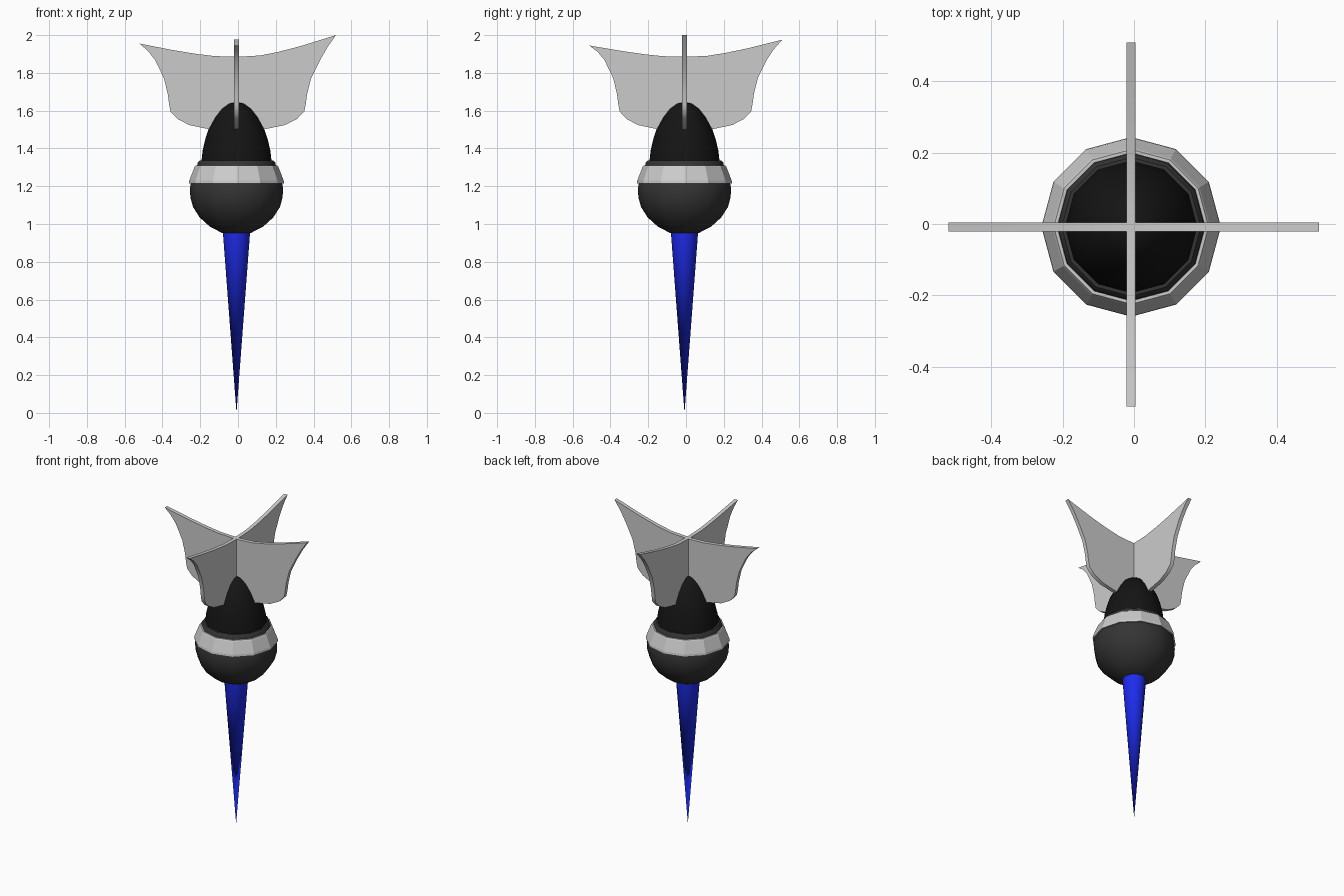
import bpy, bmesh
from math import cos, sin, pi

if "Cube" in bpy.data.objects:
    bpy.data.objects.remove(bpy.data.objects["Cube"])

CX, CY, SIDES = -0.008, -0.008, 12


def material(name, rgb):
    m = bpy.data.materials.new(name)
    m.diffuse_color = (*rgb, 1)
    m.use_nodes = True
    m.node_tree.nodes["Principled BSDF"].inputs["Base Color"].default_value = m.diffuse_color
    return m


def finish(name, bm, mat=None, smooth=False):
    bmesh.ops.recalc_face_normals(bm, faces=bm.faces)
    me = bpy.data.meshes.new(name)
    bm.to_mesh(me)
    bm.free()
    ob = bpy.data.objects.new(name, me)
    bpy.context.collection.objects.link(ob)
    ob.location = (CX, CY, 0)
    if mat:
        me.materials.append(mat)
    if smooth:
        bpy.context.view_layer.objects.active = ob
        ob.select_set(True)
        bpy.ops.object.shade_smooth_by_angle(angle=0.7)
        ob.select_set(False)
    return ob


def lathe(name, profile, mat=None, smooth=True, closed=False):
    """Revolve an (r, z) profile; radius 0 makes a single pole vertex."""
    bm = bmesh.new()
    rings = []
    for r, z in profile:
        n = SIDES if r > 0 else 1
        rings.append([bm.verts.new((r * cos(2 * pi * i / SIDES), r * sin(2 * pi * i / SIDES), z))
                      for i in range(n)])
    pairs = list(zip(rings, rings[1:]))
    if closed:
        pairs.append((rings[-1], rings[0]))
    for a, b in pairs:
        for i in range(SIDES):
            j = (i + 1) % SIDES
            quad = [a[i % len(a)], a[j % len(a)], b[j % len(b)], b[i % len(b)]]
            bm.faces.new(list(dict.fromkeys(quad)))
    return finish(name, bm, mat, smooth)


# Fin outline: top edge from the axis to the tip, then down to the bottom
FIN_TOP = [(0.124, 1.892), (0.22, 1.911), (0.336, 1.941), (0.43, 1.97)]
FIN_SIDE = [(0.526, 2.0), (0.48, 1.935), (0.442, 1.868), (0.394, 1.772), (0.373, 1.688),
            (0.366, 1.635), (0.358, 1.595), (0.32, 1.556), (0.257, 1.524), (0.135, 1.499)]


def fin_pair(name, along_y, left, right, thick=0.025):
    """left / right are (reach, tip height)."""
    def half(sign, reach, tip):
        return [(sign * r * reach / 0.526, z + (tip - 2.0) * max(0, (z - 1.885) / 0.115))
                for r, z in FIN_TOP + FIN_SIDE]
    outline = [(0, 1.885)] + half(1, *right) + [(0, 1.497)] + half(-1, *left)[::-1]
    bm = bmesh.new()
    t = thick / 2
    verts = [bm.verts.new((-t, u, z) if along_y else (u, -t, z)) for u, z in outline]
    face = bm.faces.new(verts)
    new = bmesh.ops.extrude_face_region(bm, geom=[face])["geom"]
    bmesh.ops.translate(bm, vec=(thick, 0, 0) if along_y else (0, thick, 0),
                        verts=[g for g in new if isinstance(g, bmesh.types.BMVert)])
    return finish(name, bm, smooth=True)


blue = material("blue", (0.013, 0.025, 0.85))
black = material("black", (0.007, 0.007, 0.007))
charcoal = material("charcoal", (0.035, 0.035, 0.035))

# Spike
lathe("spike", [(0, 0), (0.073, 0.97), (0, 0.97)], blue)

# Rounded body with a stepped collar on top
lathe("body", [(0, 0.945), (0.075, 0.952), (0.14, 0.985), (0.195, 1.035), (0.23, 1.09),
               (0.244, 1.14), (0.247, 1.19), (0.238, 1.23), (0.208, 1.31), (0.206, 1.325),
               (0.195, 1.337), (0, 1.337)], charcoal)

# Tapered band around the body
lathe("band", [(0.244, 1.215), (0.252, 1.215), (0.25, 1.23), (0.222, 1.302), (0.217, 1.31), (0.2, 1.31)],
      smooth=False, closed=True)

# Dome
lathe("dome", [(0.186, 1.33), (0.179, 1.39), (0.165, 1.45), (0.145, 1.51), (0.115, 1.565),
               (0.08, 1.61), (0.042, 1.637), (0, 1.647)], black)

# Crossed tail fins
fin_pair("tail_fins_wide", False, (0.513, 1.955), (0.527, 2.0))
fin_pair("tail_fins_deep", True, (0.504, 1.945), (0.518, 1.976))
